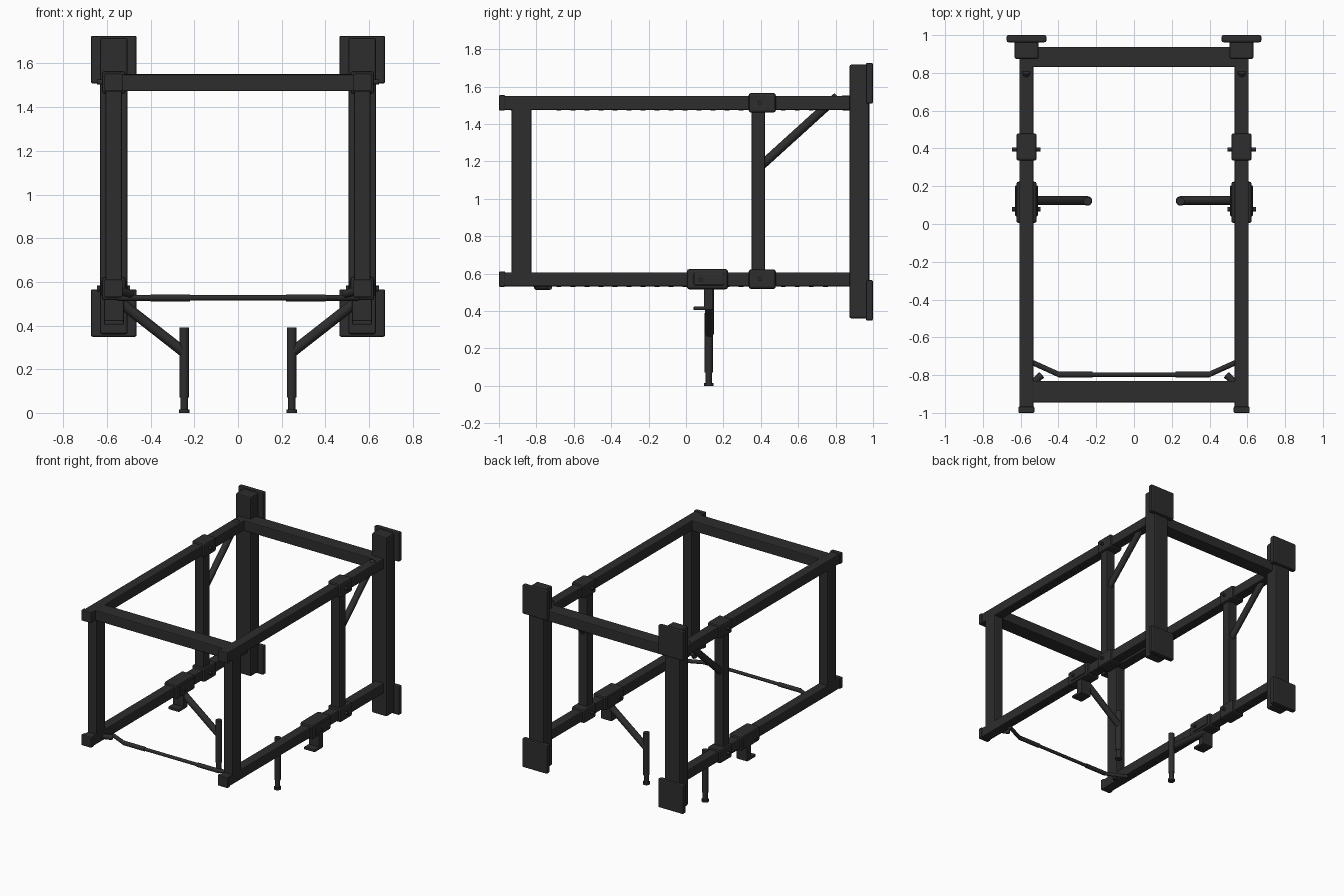
import bpy, bmesh, math
from mathutils import Vector

cube = bpy.data.objects.get("Cube")
if cube:
    bpy.data.objects.remove(cube, do_unlink=True)

mat = bpy.data.materials.new("charcoal metal")
COL = (0.026, 0.026, 0.026, 1)
mat.diffuse_color = COL
mat.use_nodes = True
mat.node_tree.nodes["Principled BSDF"].inputs["Base Color"].default_value = COL


def finish(name, bm):
    me = bpy.data.meshes.new(name)
    bm.to_mesh(me)
    bm.free()
    me.materials.append(mat)
    ob = bpy.data.objects.new(name, me)
    bpy.context.collection.objects.link(ob)
    return ob


def box(name, x, y, z, bevel=0.006):
    """Bevelled box from (min, max) ranges."""
    bm = bmesh.new()
    bmesh.ops.create_cube(bm, size=1)
    for v in bm.verts:
        v.co = [(r[0] + r[1]) / 2 + c * abs(r[1] - r[0]) for c, r in zip(v.co, (x, y, z))]
    if bevel:
        bmesh.ops.bevel(bm, geom=bm.edges[:], offset=bevel, segments=2,
                        profile=0.5, affect='EDGES')
    return finish(name, bm)


def rod(name, a, b, r, sides=16):
    """Round bar between two points."""
    a, b = Vector(a), Vector(b)
    bm = bmesh.new()
    bmesh.ops.create_cone(bm, cap_ends=True, segments=sides, radius1=r, radius2=r,
                          depth=(b - a).length)
    bm.transform((b - a).to_track_quat('Z', 'Y').to_matrix().to_4x4())
    bmesh.ops.translate(bm, verts=bm.verts, vec=(a + b) / 2)
    for f in bm.faces:
        f.smooth = len(f.verts) == 4
    for e in bm.edges:
        e.smooth = all(f.smooth for f in e.link_faces)
    return finish(name, bm)


LOW, HIGH = (0.532, 0.607), (1.475, 1.550)   # rail heights

for s, side in ((1, "left"), (-1, "right")):
    def sb(name, x, y, z, bevel=0.006):
        return box(f"{side}_{name}", sorted((s * x[0], s * x[1])), y, z, bevel)

    def sr(name, a, b, r, sides=16):
        return rod(f"{side}_{name}", (s * a[0], *a[1:]), (s * b[0], *b[1:]), r, sides)

    # Rails, end caps, sliding collars and their pins
    for level, (z0, z1) in (("lower", LOW), ("upper", HIGH)):
        sb(f"{level}_rail", (0.532, 0.607), (-0.98, 0.885), (z0, z1))
        sb(f"{level}_end_cap", (0.528, 0.612), (-1.0, -0.966), (z0 - 0.003, z1 + 0.004))
        sb(f"{level}_collar", (0.515, 0.623), (0.335, 0.48), (z0 - 0.014, z1 + 0.015), 0.012)
        sr(f"{level}_collar_pin", (0.495, 0.395, z0 + 0.04), (0.645, 0.395, z0 + 0.04), 0.011)
        for i in range(20):
            y = -0.68 + i * 0.075
            sr(f"{level}_rail_stud", (0.57, y, z0 - 0.004), (0.57, y, z0 + 0.004), 0.013, 10)

    # Uprights
    sb("front_post", (0.532, 0.607), (-0.933, -0.827), (LOW[0], HIGH[0] + 0.01))
    sb("middle_post", (0.532, 0.607), (0.35, 0.422), (LOW[1], HIGH[0]))
    sb("rear_post", (0.505, 0.632), (0.874, 0.98), (0.36, 1.717), 0.01)
    sb("upper_mount_plate", (0.464, 0.674), (0.962, 1.0), (1.508, 1.727), 0.009)
    sb("lower_mount_plate", (0.464, 0.674), (0.962, 1.0), (0.348, 0.566), 0.009)

    # Diagonal brace from middle post to upper rail
    sr("rear_brace", (0.57, 0.40, 1.175), (0.57, 0.81, 1.547), 0.024)

    # Clamp on lower rail with angle bracket beneath
    sb("leg_clamp", (0.515, 0.623), (0.005, 0.224), (0.516, 0.624), 0.012)
    sb("leg_clamp_band", (0.507, 0.631), (0.04, 0.205), (0.535, 0.605), 0.01)
    sr("leg_clamp_pin", (0.495, 0.078, 0.567), (0.645, 0.078, 0.567), 0.011)
    sb("bracket_web", (0.523, 0.614), (0.095, 0.145), (0.405, 0.53))
    sb("bracket_flange", (0.523, 0.614), (0.04, 0.14), (0.404, 0.425))

    # Angled arm and adjustable leg
    sr("leg_arm", (0.55, 0.125, 0.515), (0.25, 0.125, 0.28), 0.024)
    sr("leg_sleeve", (0.246, 0.122, 0.07), (0.246, 0.122, 0.39), 0.022)
    sr("leg_tube", (0.246, 0.122, 0.01), (0.246, 0.122, 0.08), 0.018)
    sr("leg_foot", (0.246, 0.122, 0.0), (0.246, 0.122, 0.016), 0.025)

    # Bent handle end, grip and corner stub
    sr("handle_grip", (0.22, -0.797, 0.527), (0.40, -0.797, 0.527), 0.016)
    sr("handle_bend", (0.395, -0.798, 0.527), (0.55, -0.728, 0.527), 0.014)
    sr("corner_stub", (0.49, -0.80, 0.545), (0.55, -0.855, 0.56), 0.019)

# Cross members
box("front_crossbar", (-0.54, 0.54), (-0.945, -0.83), (1.473, 1.55))
box("rear_crossbar", (-0.54, 0.54), (0.83, 0.938), (1.473, 1.552))
rod("handle_bar", (-0.23, -0.797, 0.527), (0.23, -0.797, 0.527), 0.012)
